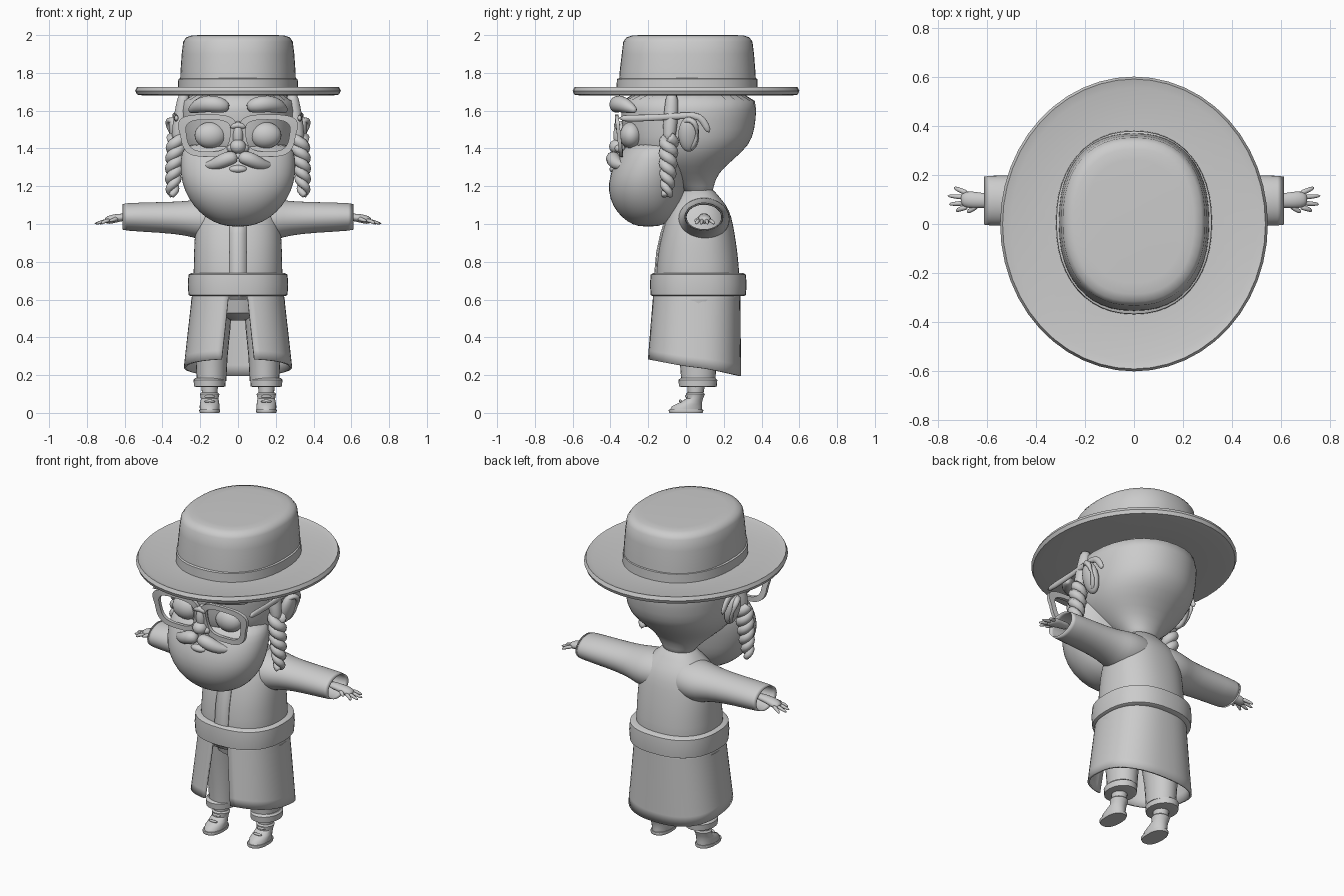
import bpy, bmesh, math
from mathutils import Vector, Matrix

if "Cube" in bpy.data.objects:
    bpy.data.objects.remove(bpy.data.objects["Cube"])

GREY = (0.6, 0.6, 0.6, 1)
mat = bpy.data.materials.new("plain grey")
mat.use_nodes = True
mat.diffuse_color = GREY
mat.node_tree.nodes["Principled BSDF"].inputs["Base Color"].default_value = GREY


def finish(name, bm, subsurf=0, thick=0, angle=40):
    """Turn a bmesh into a smooth-shaded object with optional modifiers."""
    bmesh.ops.recalc_face_normals(bm, faces=bm.faces)
    me = bpy.data.meshes.new(name)
    bm.to_mesh(me)
    bm.free()
    ob = bpy.data.objects.new(name, me)
    bpy.context.collection.objects.link(ob)
    me.materials.append(mat)
    bpy.ops.object.select_all(action='DESELECT')
    ob.select_set(True)
    bpy.context.view_layer.objects.active = ob
    bpy.ops.object.shade_smooth_by_angle(angle=math.radians(angle))
    if thick:
        m = ob.modifiers.new("thickness", 'SOLIDIFY')
        m.thickness, m.offset = thick, -1
    if subsurf:
        ob.modifiers.new("smooth", 'SUBSURF').levels = subsurf
        ob.modifiers["smooth"].render_levels = subsurf
    return ob


def spow(v, e):
    return math.copysign(abs(v) ** e, v)


def skin(bm, rows, cyclic):
    """Bridge rows of points with quads and return the vertex rows."""
    vs = [[bm.verts.new(p) for p in r] for r in rows]
    n = len(vs[0])
    for a, b in zip(vs, vs[1:]):
        for i in range(n if cyclic else n - 1):
            j = (i + 1) % n
            bm.faces.new((a[i], a[j], b[j], b[i]))
    return vs


def loft(name, rings, x=0, n=32, power=2, caps=True, axis='Z', **kw):
    """Stack (height, centre, radius a, radius b) rings up z, or out along x."""
    rows = []
    for h, c, ra, rb in rings:
        row = []
        for i in range(n):
            t = 2 * math.pi * i / n
            a, b = ra * spow(math.sin(t), 2 / power), rb * spow(-math.cos(t), 2 / power)
            row.append((x + a, c + b, h) if axis == 'Z' else (h, x + a, c + b))
        rows.append(row)
    bm = bmesh.new()
    vs = skin(bm, rows, True)
    if caps:
        bm.faces.new(vs[0])
        bm.faces.new(vs[-1])
    return finish(name, bm, **kw)


def ball(name, loc, size, rot=(0, 0, 0)):
    bm = bmesh.new()
    bmesh.ops.create_uvsphere(bm, u_segments=24, v_segments=14, radius=1)
    m = Matrix.LocRotScale(Vector(loc), None, None)
    for k, ax in enumerate("XYZ"):
        m = m @ Matrix.Rotation(rot[k], 4, ax)
    bm.transform(m @ Matrix.Diagonal((*size, 1)))
    return finish(name, bm, angle=180)


def tube(name, pts, radii, squash=1, n=12, sub=1):
    """Sweep a circle of varying radius along a path."""
    pts = [Vector(p) for p in pts]
    rows = []
    for i, p in enumerate(pts):
        d = (pts[min(i + 1, len(pts) - 1)] - pts[max(i - 1, 0)]).normalized()
        ref = Vector((0, 0, 1)) if abs(d.z) < 0.9 else Vector((0, 1, 0))
        u = d.cross(ref).normalized()
        v = u.cross(d)
        rows.append([p + radii[i] * (u * math.cos(t) * squash + v * math.sin(t))
                     for t in (2 * math.pi * k / n for k in range(n))])
    bm = bmesh.new()
    vs = skin(bm, rows, True)
    bm.faces.new(vs[0])
    bm.faces.new(vs[-1])
    return finish(name, bm, subsurf=sub, angle=180)


# Hat
loft("hat_brim", [(1.69, 0, .28, .34), (1.68, 0, .5, .56), (1.685, 0, .535, .592), (1.705, 0, .545, .6),
                  (1.725, 0, .535, .59), (1.715, 0, .5, .555), (1.715, 0, .28, .34)], n=48)
loft("hat_crown", [(1.7, .008, .308, .365), (1.8, .008, .305, .36), (1.9, .01, .298, .35), (1.965, .01, .29, .342),
                   (1.988, .01, .275, .325), (1.998, .01, .245, .295), (2, .01, .2, .25)], n=48, power=2.3)
loft("hat_band", [(1.71, .006, .318, .374), (1.768, .006, .316, .372), (1.774, .006, .3, .355)], n=48, power=2.2)

# Head, neck and beard
loft("head", [(1.14, .07, .08, .07), (1.2, .06, .1, .085), (1.27, 0, .18, .17), (1.34, -.015, .255, .265),
              (1.42, .005, .295, .335), (1.5, .013, .305, .352), (1.6, .015, .31, .36), (1.71, .012, .31, .365)],
     power=2.15, subsurf=1)
loft("beard", [(.985, -.2, .05, .05), (1.01, -.2, .135, .11), (1.06, -.205, .205, .16), (1.13, -.21, .262, .195),
               (1.22, -.208, .3, .206), (1.31, -.185, .308, .2), (1.38, -.165, .3, .18), (1.44, -.15, .27, .15)],
     power=2.15, subsurf=1)
ball("nose_bridge", (0, -.34, 1.47), (.032, .045, .075))
ball("nose_tip", (0, -.365, 1.41), (.042, .042, .038))
ball("lower_lip", (0, -.375, 1.29), (.05, .03, .022))


def rim_outline(s, y, hw, hh, wing):
    pts = []
    for i in range(40):
        t = 2 * math.pi * i / 40
        u, v = spow(math.cos(t), .62), spow(math.sin(t), .62)
        x = .157 + hw * u * (1 + .1 * v) + wing * max(u, 0) * max(v, 0)
        pts.append((s * x, y - .012 * v, 1.468 + hh * v))
    return pts


for s, side in ((1, "left"), (-1, "right")):
    # Face details
    ball(f"{side}_eyelid", (s * .145, -.29, 1.47), (.085, .06, .07))
    tube(f"{side}_eyebrow", [(s * .045, -.35, 1.615), (s * .09, -.37, 1.63), (s * .16, -.36, 1.64),
                             (s * .22, -.31, 1.625), (s * .26, -.26, 1.595)], [.025, .045, .048, .04, .012])
    tube(f"{side}_moustache", [(0, -.385, 1.355), (s * .05, -.39, 1.35), (s * .1, -.375, 1.325),
                               (s * .15, -.345, 1.305), (s * .195, -.31, 1.315)], [.028, .042, .038, .026, .006])
    ball(f"{side}_nostril", (s * .035, -.35, 1.4), (.024, .028, .022))
    # Ear with a raised outer fold
    ball(f"{side}_ear", (s * .325, .015, 1.475), (.035, .055, .095), (0, s * .25, 0))
    tube(f"{side}_ear_fold", [(s * .315, -.02, 1.5), (s * .345, -.01, 1.55), (s * .37, .03, 1.555),
                              (s * .37, .06, 1.52), (s * .345, .06, 1.45), (s * .315, .02, 1.39)],
         [.012, .016, .018, .018, .016, .012])
    # Glasses
    bm = bmesh.new()
    f, b, outer, inner = -.365, -.345, (.148, .112, .022), (.115, .084, .004)
    skin(bm, [rim_outline(s, y, *o) for y, o in ((f, outer), (f, inner), (b, inner), (b, outer), (f, outer))], True)
    bmesh.ops.remove_doubles(bm, verts=bm.verts, dist=.0001)
    finish(f"{side}_glasses_rim", bm)
    tube(f"{side}_glasses_temple", [(s * .325, -.365, 1.56), (s * .33, -.2, 1.56), (s * .33, -.06, 1.57),
                                    (s * .335, .05, 1.578), (s * .335, .09, 1.555), (s * .33, .125, 1.48)],
         [.022, .017, .017, .02, .021, .017], squash=.7)
    # Twisted sidelock
    tube(f"{side}_lock_top", [(s * .285, -.075, 1.7), (s * .292, -.075, 1.62), (s * .31, -.085, 1.52),
                              (s * .325, -.09, 1.42)], [.03, .04, .04, .03])
    for k in range(2):
        path, radii = [], []
        for i in range(41):
            q = i / 40
            t = math.pi * (k + q * 5.6)
            r = .024 * (1 - .4 * q * q)
            path.append((s * (.325 + .025 * q + r * math.cos(t)), -.09 - .01 * q + r * math.sin(t), 1.46 - .31 * q))
            radii.append(.03 * (1 - .45 * q ** 3))
        tube(f"{side}_lock_strand_{k + 1}", path, radii, n=10, sub=0)
    # Sleeve, open at the wrist
    loft(f"{side}_sleeve", [(s * .06, 1.03, .13, .11), (s * .15, 1.025, .14, .115), (s * .21, 1.025, .13, .106),
                            (s * .27, 1.03, .112, .091), (s * .4, 1.035, .103, .081), (s * .62, 1.038, .104, .074)],
         x=.095, axis='X', caps=False, thick=.012, subsurf=1)
    # Hand
    tube(f"{side}_palm", [(s * .55, .095, 1.04), (s * .61, .095, 1.036), (s * .65, .098, 1.03), (s * .69, .1, 1.02),
                          (s * .705, .1, 1.016)], [.02, .02, .024, .023, .012], squash=1.5)
    for k, (tip, y0, y1) in enumerate(((.725, .07, .052), (.757, .087, .08), (.762, .107, .115), (.735, .125, .15))):
        tube(f"{side}_finger_{k + 1}", [(s * .675, y0, 1.022), (s * .71, (y0 + y1) / 2, 1.014), (s * tip, y1, 1.0)],
             [.012, .011, .007], n=8)
    tube(f"{side}_thumb", [(s * .635, .08, 1.03), (s * .66, .058, 1.022), (s * .682, .047, 1.015)],
         [.014, .012, .007], n=8)
    # Trouser leg and cuff
    loft(f"{side}_trouser_leg", [(.17, .065, .078, .09), (.3, .065, .085, .1), (.45, .065, .1, .125),
                                 (.6, .065, .11, .15)], x=s * .14, n=24)
    loft(f"{side}_trouser_cuff", [(.137, .063, .07, .085), (.14, .063, .083, .1), (.175, .063, .085, .103),
                                  (.185, .063, .075, .09)], x=s * .15, n=24)
    # Boot with laces
    loft(f"{side}_boot_sole", [(0, 0, .052, .088), (.012, 0, .056, .092), (.018, 0, .054, .09)], x=s * .15, n=24,
         power=2.4)
    loft(f"{side}_boot_foot", [(.015, 0, .052, .085), (.035, .005, .053, .08), (.055, .025, .05, .06),
                               (.075, .045, .046, .045), (.1, .05, .052, .05), (.108, .05, .044, .042)],
         x=s * .15, n=24)
    loft(f"{side}_sock", [(.09, .05, .04, .04), (.16, .055, .045, .048)], x=s * .15, n=20)
    for z, y in ((.06, -.035), (.085, -.002)):
        tube(f"{side}_lace", [(s * .15 - .03, y + .012, z), (s * .15, y, z + .005), (s * .15 + .03, y + .012, z)],
             [.008] * 3, n=8)

# Glasses bridge
tube("glasses_bridge", [(-.045, -.36, 1.51), (0, -.368, 1.53), (.045, -.36, 1.51)], [.017] * 3)

# Coat upper part, front strip and collar
loft("coat_body", [(.6, .062, .24, .228), (.73, .062, .236, .222), (.85, .062, .234, .212), (.95, .065, .23, .193),
                   (1.04, .07, .215, .172), (1.1, .07, .185, .145), (1.15, .07, .125, .1), (1.2, .067, .075, .067)],
     power=2.3, subsurf=1)
loft("collar", [(1.15, .067, .085, .075), (1.2, .067, .078, .07), (1.205, .067, .07, .06)], n=24)
bm = bmesh.new()
skin(bm, [[(-.045, y, z), (0, y - .006, z), (.045, y, z)]
          for z, y in ((.6, -.166), (.73, -.163), (.85, -.152), (.95, -.13), (1.04, -.102))], False)
finish("front_strip", bm, thick=.008)

# Belt
loft("belt", [(.618, .065, .25, .24), (.624, .065, .262, .252), (.68, .065, .266, .256), (.732, .065, .262, .252),
              (.74, .065, .248, .238)], power=2.4, n=40)

# Coat skirt, parted at the front, with a hem that drops toward the back
rows = []
for j in range(9):
    q = j / 8
    gap = .14 + .1 * q
    rx, front, back = .24 + .047 * q, .235 + .035 * q, .225 + .005 * q
    row = []
    for i in range(49):
        a = gap + (2 * math.pi - 2 * gap) * i / 48
        hem = .24 + .045 * math.cos(a)
        c = spow(math.cos(a), .83)
        row.append((rx * spow(math.sin(a), .83), .062 - c * (front if c > 0 else back), .66 + (hem - .66) * q))
    rows.append(row)
bm = bmesh.new()
skin(bm, rows, False)
finish("coat_skirt", bm, thick=.012)

# Trouser seat
loft("trouser_seat", [(.49, .065, .04, .1), (.53, .065, .15, .16), (.66, .065, .21, .195)], n=24)
